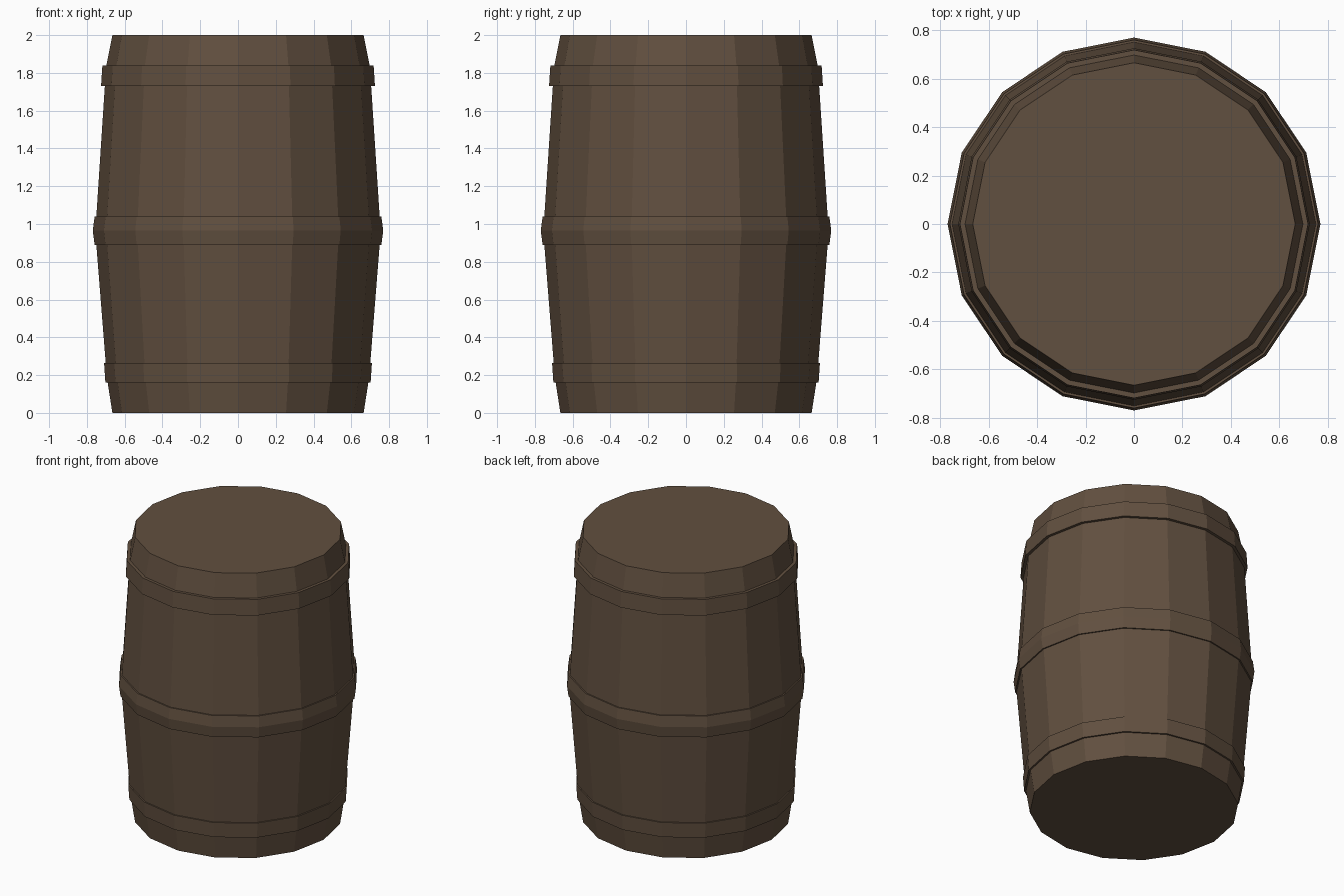
import bpy, bmesh, math

if "Cube" in bpy.data.objects:
    bpy.data.objects.remove(bpy.data.objects["Cube"])

SIDES = 16

wood = bpy.data.materials.new("dark brown wood")
wood.diffuse_color = (0.120, 0.079, 0.050, 1.0)
wood.use_nodes = True
wood.node_tree.nodes["Principled BSDF"].inputs["Base Color"].default_value = wood.diffuse_color


def lathe(name, profile, capped=False):
    """Spin a (radius, z) profile, listed bottom to top, into a flat-sided ring."""
    bm = bmesh.new()
    rings = []
    for r, z in profile:
        rings.append([bm.verts.new((r * math.cos(2 * math.pi * i / SIDES),
                                    r * math.sin(2 * math.pi * i / SIDES), z))
                      for i in range(SIDES)])
    for low, high in zip(rings, rings[1:]):
        for i in range(SIDES):
            j = (i + 1) % SIDES
            bm.faces.new((low[i], low[j], high[j], high[i]))
    if capped:
        bm.faces.new(rings[0][::-1])
        bm.faces.new(rings[-1])
    mesh = bpy.data.meshes.new(name)
    bm.to_mesh(mesh)
    bm.free()
    mesh.materials.append(wood)
    obj = bpy.data.objects.new(name, mesh)
    bpy.context.collection.objects.link(obj)
    return obj


# Bulging body with flat lids
lathe("barrel_body", [(0.665, 0), (0.69, 0.16), (0.70, 0.26), (0.75, 0.89), (0.757, 0.965),
                      (0.75, 1.04), (0.705, 1.73), (0.697, 1.84), (0.665, 2)], capped=True)

# Hoops: outer band with ledges running in to the body
lathe("lower_hoop", [(0.69, 0.16), (0.702, 0.16), (0.709, 0.265), (0.70, 0.265)])
lathe("middle_hoop", [(0.75, 0.89), (0.759, 0.89), (0.769, 0.965), (0.759, 1.04), (0.75, 1.04)])
lathe("upper_hoop", [(0.705, 1.73), (0.725, 1.73), (0.718, 1.84), (0.697, 1.84)])
